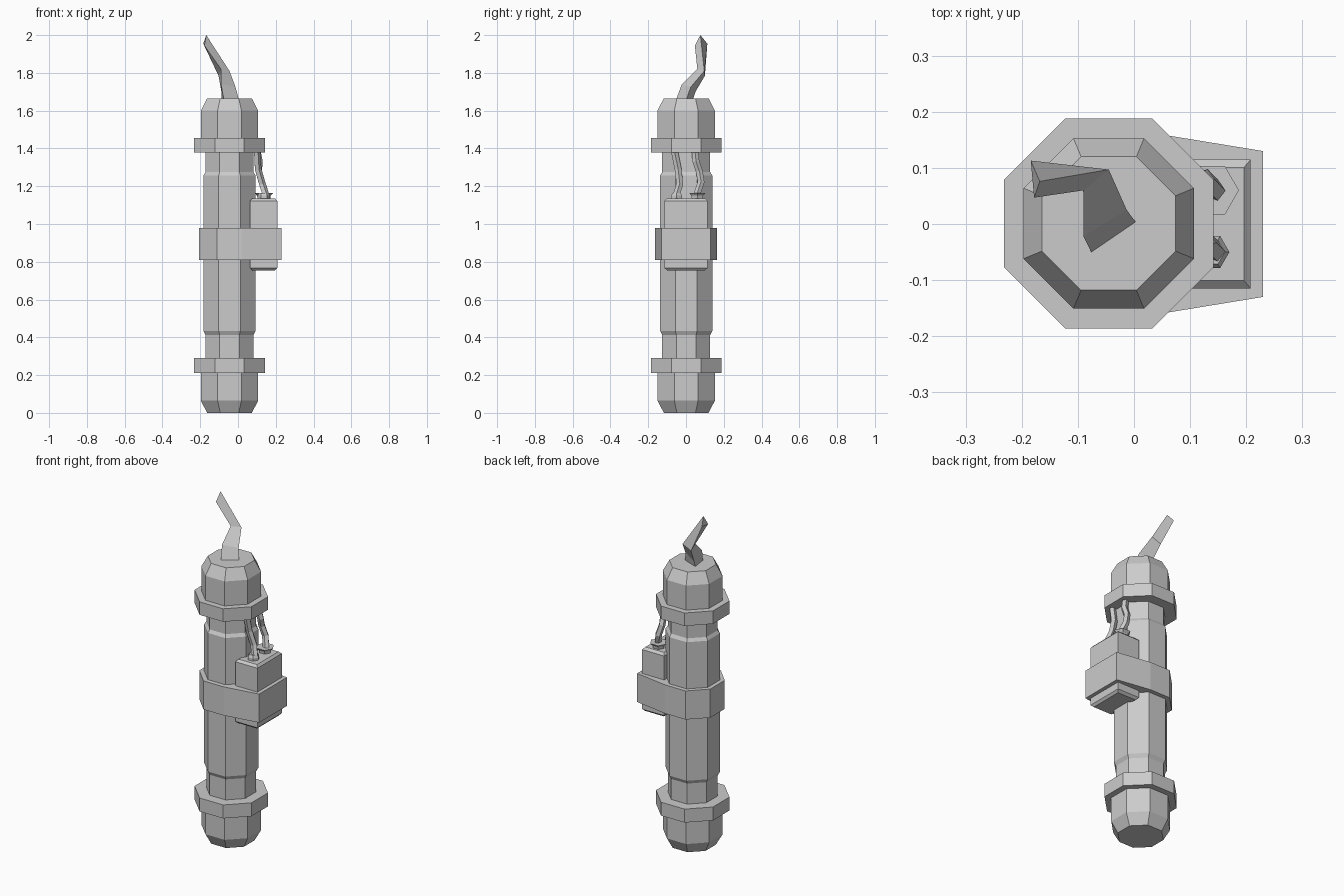
import bpy
from math import cos, sin, pi
from mathutils import Vector

if "Cube" in bpy.data.objects:
    bpy.data.objects.remove(bpy.data.objects["Cube"])

CX = -0.045  # axis of the stick


def loft(name, rings):
    """Skin a closed solid through rings holding equal numbers of points."""
    n = len(rings[0])
    verts = [p for r in rings for p in r]
    faces = [tuple(range(n))[::-1],
             tuple(range(len(verts) - n, len(verts)))]
    for k in range(len(rings) - 1):
        a, b = k * n, (k + 1) * n
        for i in range(n):
            j = (i + 1) % n
            faces.append((a + i, a + j, b + j, b + i))
    mesh = bpy.data.meshes.new(name)
    mesh.from_pydata(verts, [], faces)
    obj = bpy.data.objects.new(name, mesh)
    bpy.context.collection.objects.link(obj)
    return obj


def ngon(cx, cy, z, r, n, turn=0.0):
    return [(cx + r * cos(turn + 2 * pi * i / n),
             cy + r * sin(turn + 2 * pi * i / n), z) for i in range(n)]


def octagon(apothem, z):
    return ngon(CX, 0.001, z, apothem / cos(pi / 8), 8, pi / 8)


def turned(name, profile):
    return loft(name, [octagon(a, z) for a, z in profile])


def rect(x0, x1, y, z):
    return [(x0, -y, z), (x1, -y, z), (x1, y, z), (x0, y, z)]


def tube(name, path, r, n=5):
    pts = [Vector(p) for p in path]
    rings = []
    for i in range(len(pts)):
        d = (pts[min(i + 1, len(pts) - 1)] - pts[max(i - 1, 0)]).normalized()
        u = Vector((0, 1, 0)).cross(d).normalized()
        v = d.cross(u)
        rings.append([pts[i] + r * (cos(2 * pi * k / n) * u + sin(2 * pi * k / n) * v)
                      for k in range(n)])
    return loft(name, rings)


# Stick body, end caps and collars
turned("body", [(0.127, 0.25), (0.127, 0.412), (0.138, 0.434),
                (0.138, 1.257), (0.127, 1.275), (0.127, 1.42)])
turned("bottom_cap", [(0.118, 0), (0.152, 0.065), (0.152, 0.25)])
turned("top_cap", [(0.152, 1.42), (0.152, 1.6), (0.119, 1.665)])
turned("bottom_collar", [(0.187, 0.21), (0.187, 0.29)])
turned("top_collar", [(0.187, 1.378), (0.187, 1.455)])

# Detonator box with chamfered top and bottom
loft("box", [rect(0.075, 0.196, 0.101, 0.755), rect(0.063, 0.208, 0.115, 0.768),
             rect(0.063, 0.208, 0.115, 1.122), rect(0.075, 0.196, 0.101, 1.135)])

# Strap: octagon around the body, stretched over the box
half = [(0.23, 0.13), (0.022, 0.164), (-0.112, 0.164), (-0.207, 0.068)]
outline = half + [(x, -y) for x, y in reversed(half)]
loft("strap", [[(x, y, z) for x, y in outline] for z in (0.81, 0.98)])

# Wire sockets on the box: one flares, one tapers
loft("flared_socket", [ngon(0.137, 0.06, 1.125, 0.032, 6),
                       ngon(0.137, 0.06, 1.15, 0.036, 6),
                       ngon(0.137, 0.06, 1.165, 0.05, 6)])
loft("tapered_socket", [ngon(0.137, -0.05, 1.125, 0.033, 6),
                        ngon(0.137, -0.05, 1.15, 0.033, 6),
                        ngon(0.137, -0.05, 1.165, 0.025, 6)])

# Kinked wires up to the top collar
tube("wire_left", [(0.146, -0.05, 1.155), (0.128, -0.033, 1.21),
                   (0.105, -0.042, 1.29), (0.1, -0.062, 1.39)], 0.019)
tube("wire_right", [(0.146, 0.058, 1.155), (0.125, 0.08, 1.22), (0.108, 0.07, 1.28),
                    (0.112, 0.053, 1.33), (0.1, 0.047, 1.39)], 0.019)

# Bent three-sided fuse
loft("fuse", [
    [(-0.075, -0.052, 1.66), (0.004, 0.002, 1.66), (-0.087, 0.037, 1.66)],
    [(-0.09, -0.022, 1.74), (-0.013, 0.025, 1.725), (-0.088, 0.05, 1.70)],
    [(-0.09, 0.06, 1.82), (-0.045, 0.097, 1.81), (-0.103, 0.1, 1.785)],
    [(-0.178, 0.047, 1.945), (-0.168, 0.076, 2.0), (-0.184, 0.113, 1.955)]])
